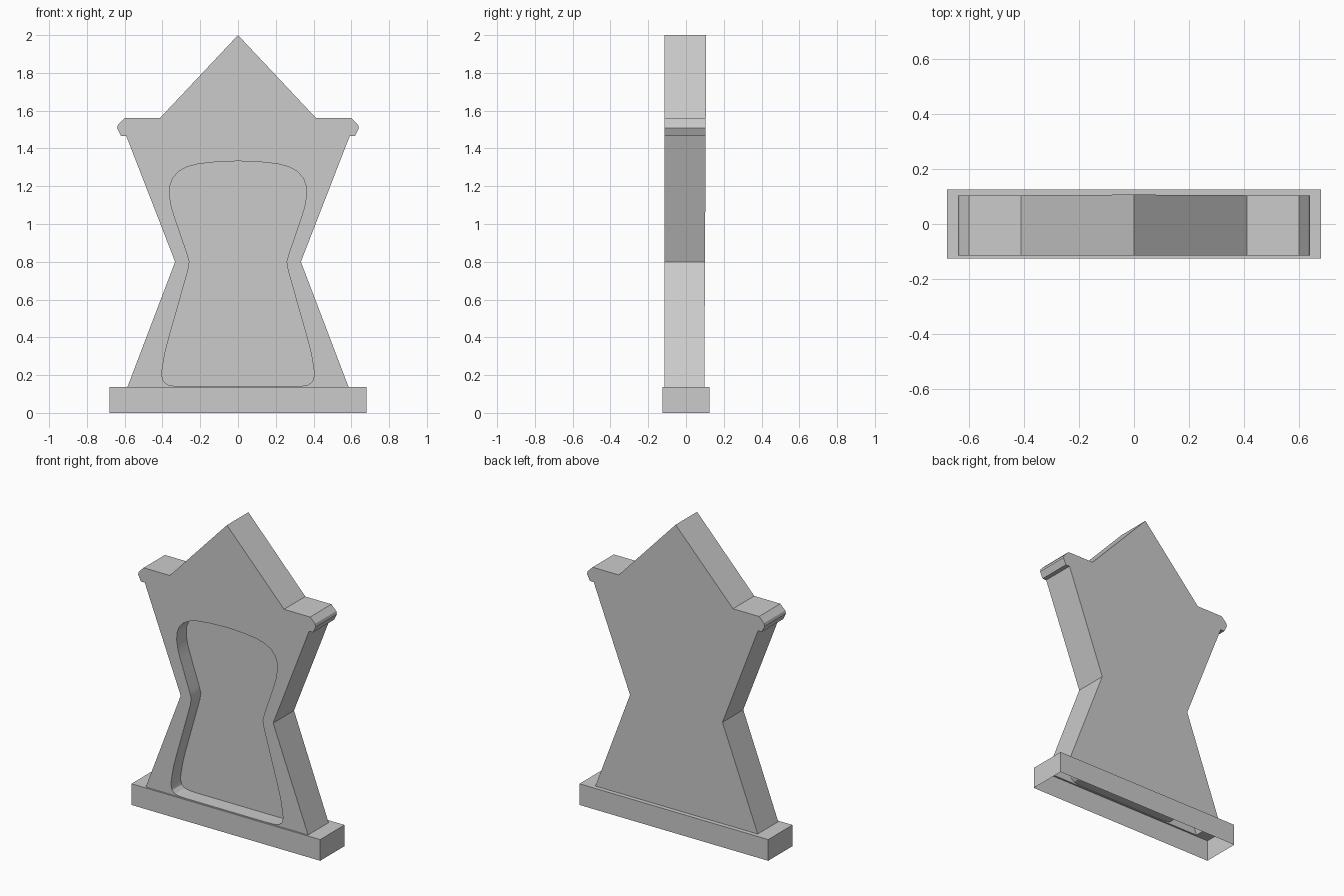
import bpy, bmesh
from math import radians

if "Cube" in bpy.data.objects:
    bpy.data.objects.remove(bpy.data.objects["Cube"])

FRONT, FLOOR = -0.114, -0.015     # front plane and pocket floor depth
BASE_TOP = 0.138


def back(z):
    # the back plane leans very slightly
    return 0.097 + 0.0053 * (z - BASE_TOP)


def mirrored(half):
    # right half from top centre down -> closed outline
    return half + [(-x, z) for x, z in reversed(half) if x > 0]


def ring(bm, pts, depth):
    return [bm.verts.new((x, depth(z) if callable(depth) else depth, z)) for x, z in pts]


def bridge(bm, a, b, skip=()):
    n = len(a)
    for i in range(n):
        if i not in skip:
            j = (i + 1) % n
            bm.faces.new((a[i], a[j], b[j], b[i]))


def finish(bm, name, angle):
    bmesh.ops.recalc_face_normals(bm, faces=bm.faces[:])
    me = bpy.data.meshes.new(name)
    bm.to_mesh(me)
    bm.free()
    ob = bpy.data.objects.new(name, me)
    bpy.context.collection.objects.link(ob)
    bpy.ops.object.select_all(action='DESELECT')
    ob.select_set(True)
    bpy.context.view_layer.objects.active = ob
    bpy.ops.object.shade_smooth_by_angle(angle=radians(angle))
    return ob


# Hourglass body with pointed gable and lipped shoulders
half_body = [(0, 2.0), (0.412, 1.562), (0.60, 1.562), (0.635, 1.527), (0.64, 1.508),
             (0.62, 1.467), (0.592, 1.467), (0.333, 0.80), (0.585, BASE_TOP)]
# Rounded pocket sunk into the front
half_pocket = [(0, 1.333), (0.12, 1.328), (0.21, 1.318), (0.27, 1.302), (0.315, 1.278),
               (0.345, 1.243), (0.361, 1.20), (0.362, 1.15), (0.352, 1.09), (0.335, 1.035),
               (0.27, 0.845), (0.257, 0.80), (0.264, 0.757), (0.365, 0.40), (0.386, 0.32),
               (0.40, 0.24), (0.404, 0.20), (0.395, 0.168), (0.375, 0.15), (0.34, 0.143),
               (0.29, 0.141)]

bm = bmesh.new()
outline = mirrored(half_body)
front = ring(bm, outline, FRONT)
rear = ring(bm, outline, back)
bridge(bm, front, rear, skip=(len(half_body) - 1,))   # open underneath
bm.faces.new(rear)
pocket = mirrored(half_pocket)
rim = ring(bm, pocket, FRONT)
floor = ring(bm, pocket, FLOOR)
bridge(bm, rim, floor)
bm.faces.new(floor)
# Front face around the pocket
edges = []
for loop in (front, rim):
    for i, v in enumerate(loop):
        w = loop[(i + 1) % len(loop)]
        edges.append(bm.edges.get((v, w)) or bm.edges.new((v, w)))
bmesh.ops.triangle_fill(bm, edges=edges, use_beauty=True, normal=(0, -1, 0))
finish(bm, "body", 30)

# Plinth: walls and a top rim around the body, open underneath
bm = bmesh.new()


def rect(x, y0, y1, z):
    return [bm.verts.new(p) for p in ((-x, y0, z), (x, y0, z), (x, y1, z), (-x, y1, z))]


bottom = rect(0.68, -0.125, 0.125, 0)
top = rect(0.68, -0.125, 0.125, BASE_TOP)
inner = rect(0.585, FRONT, back(BASE_TOP), BASE_TOP)
bridge(bm, bottom, top)
bridge(bm, top, inner)
finish(bm, "plinth", 30)
